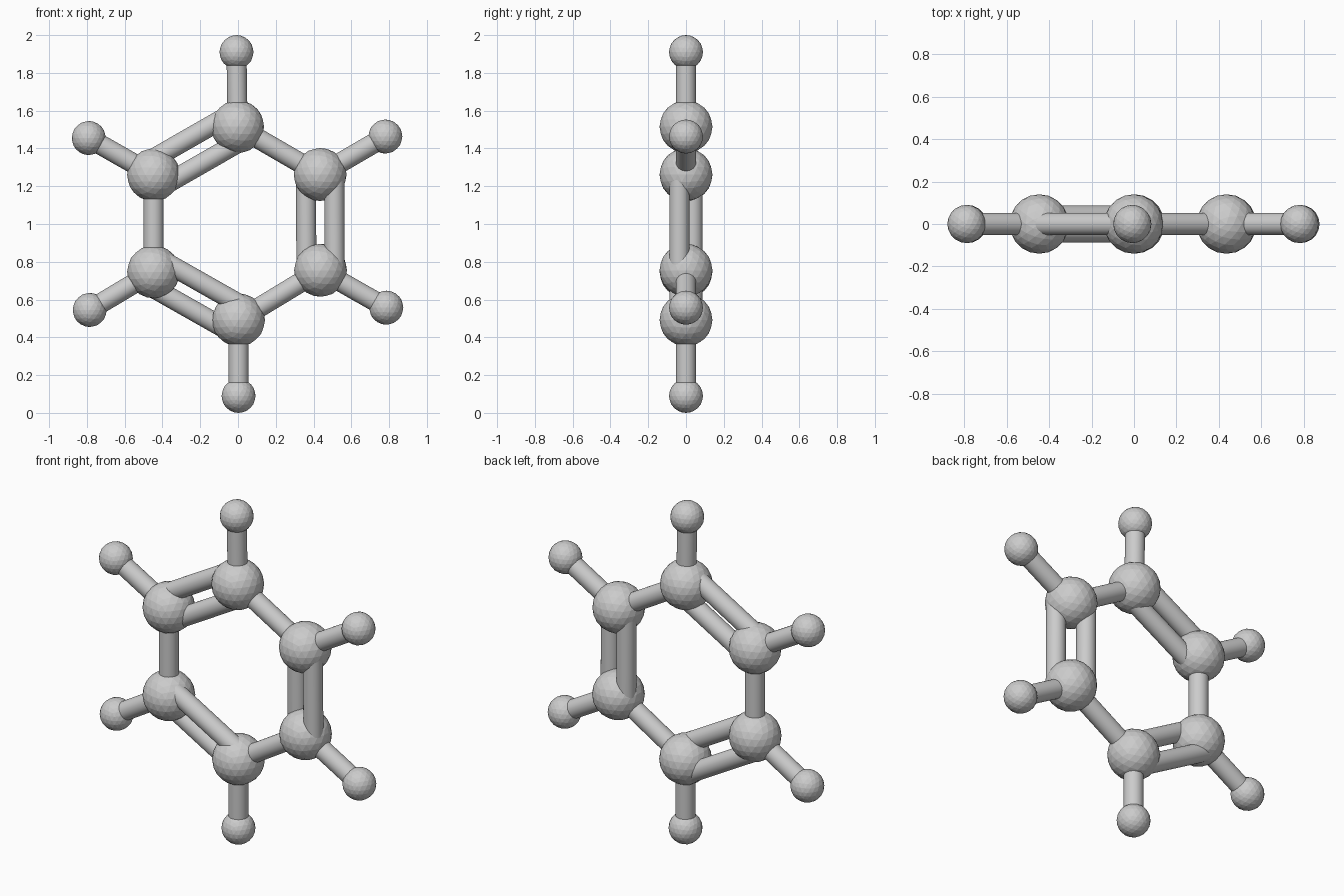
import bpy
import math
from mathutils import Vector

if "Cube" in bpy.data.objects:
    bpy.data.objects.remove(bpy.data.objects["Cube"])

CARBON_R, HYDROGEN_R, BOND_R = 0.14, 0.09, 0.053

# Atom centres, clockwise from the top (x, z); the molecule lies in the y = 0 plane
carbons = [(-0.002, 1.515), (0.435, 1.262), (0.437, 0.755),
           (0.003, 0.492), (-0.447, 0.747), (-0.447, 1.26)]
hydrogens = [(-0.008, 1.91), (0.78, 1.463), (0.785, 0.557),
             (0.003, 0.09), (-0.785, 0.545), (-0.79, 1.455)]
carbons = [Vector((x, 0, z)) for x, z in carbons]
hydrogens = [Vector((x, 0, z)) for x, z in hydrogens]


def ball(name, centre, radius):
    bpy.ops.mesh.primitive_ico_sphere_add(subdivisions=3, radius=radius, location=centre)
    bpy.context.object.name = name


def rod(name, a, b):
    d = b - a
    bpy.ops.mesh.primitive_cylinder_add(vertices=32, radius=BOND_R, depth=d.length,
                                        location=(a + b) / 2)
    ob = bpy.context.object
    ob.name = name
    ob.rotation_euler = d.to_track_quat('Z', 'Y').to_euler()
    bpy.ops.object.shade_smooth_by_angle(angle=math.radians(30))


# Atoms and the outward bonds
for c, h in zip(carbons, hydrogens):
    ball("carbon_atom", c, CARBON_R)
    ball("hydrogen_atom", h, HYDROGEN_R)
    rod("hydrogen_bond_rod", c, h)

# Ring bonds: single and double alternate; twist is the y offset of a double pair
twist = {1: Vector((0, -0.035, 0)), 3: Vector((0, 0.034, 0)), 5: Vector((0, 0, 0))}
for i in range(6):
    a, b = carbons[i], carbons[(i + 1) % 6]
    if i in twist:
        d = (b - a).normalized()
        outward = Vector((-d.z, 0, d.x)) * 0.075
        offset = outward + twist[i]
        for s in (-1, 1):
            rod("double_bond_rod", a + offset * s, b + offset * s)
    else:
        rod("single_bond_rod", a, b)
